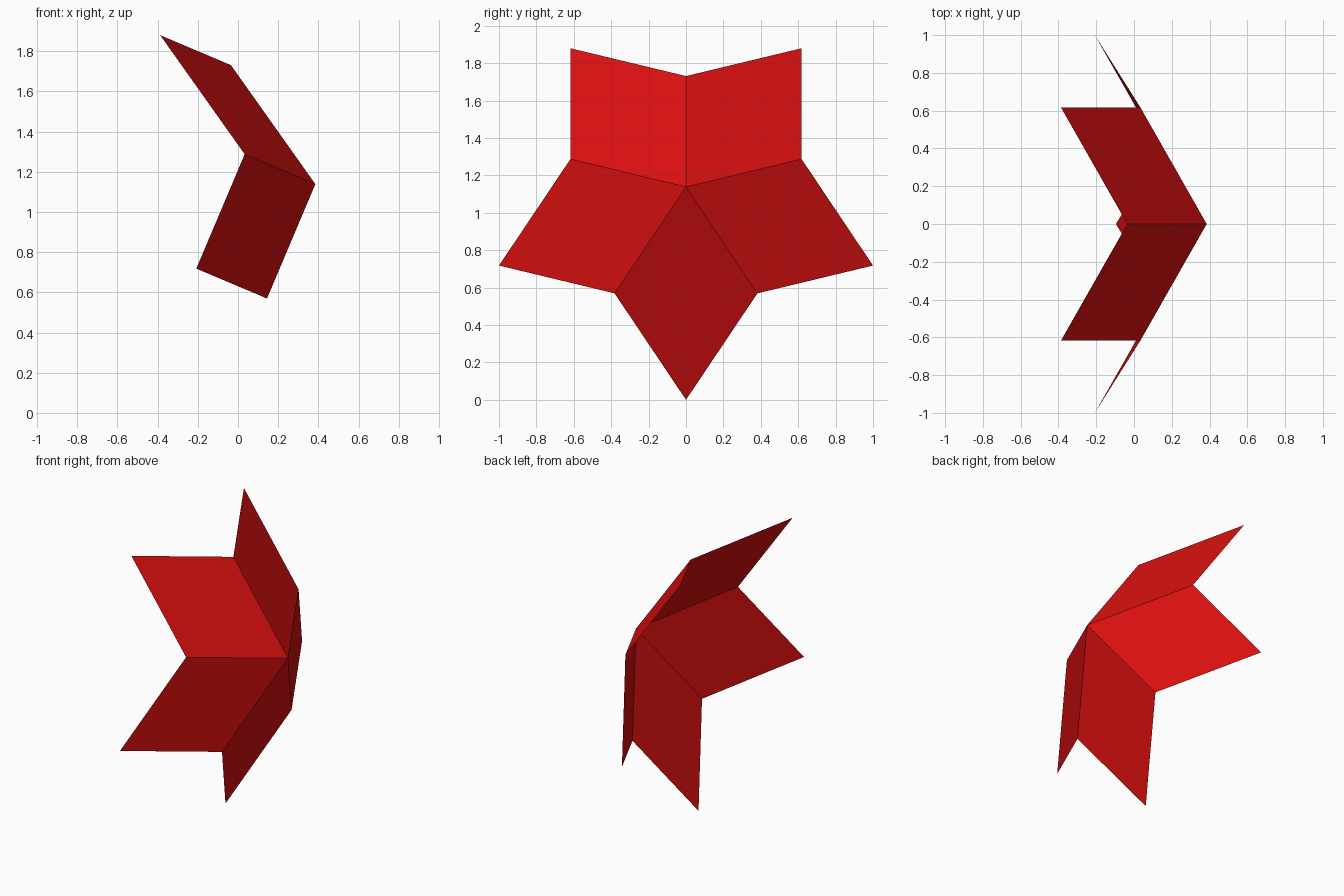
import bpy, bmesh, math
from mathutils import Vector, Matrix

cube = bpy.data.objects.get("Cube")
if cube:
    bpy.data.objects.remove(cube, do_unlink=True)

# Single red material
red = bpy.data.materials.new("red")
red.use_nodes = True
colour = (0.70, 0.005, 0.005, 1.0)
red.diffuse_color = colour
red.node_tree.nodes["Principled BSDF"].inputs["Base Color"].default_value = colour

# Star axis, tilted slightly up from +x
tilt = math.radians(8.8)
axis = Vector((math.cos(tilt), 0, math.sin(tilt)))
up = Vector((-math.sin(tilt), 0, math.cos(tilt)))

# First ridge leaving the apex: five of these make golden rhombi
radius = 0.618 / math.sin(math.radians(72))
ridge = up * radius - axis * (radius / 2)
ridges = [Matrix.Rotation(math.radians(72 * k), 3, axis) @ ridge for k in range(5)]

# Apex is placed so that the lowest tip touches z = 0
lowest_tip = ridges[2] + ridges[3]
apex = Vector((0.385, 0, -lowest_tip.z))

# Five rhombic petals sharing the apex and the ridges
bm = bmesh.new()
centre = bm.verts.new(apex)
inner = [bm.verts.new(apex + r) for r in ridges]
for k in range(5):
    n = (k + 1) % 5
    tip = bm.verts.new(apex + ridges[k] + ridges[n])
    bm.faces.new((centre, inner[k], tip, inner[n]))
bm.normal_update()

mesh = bpy.data.meshes.new("folded_star")
bm.to_mesh(mesh)
bm.free()
mesh.materials.append(red)
star = bpy.data.objects.new("folded_star", mesh)
bpy.context.collection.objects.link(star)
